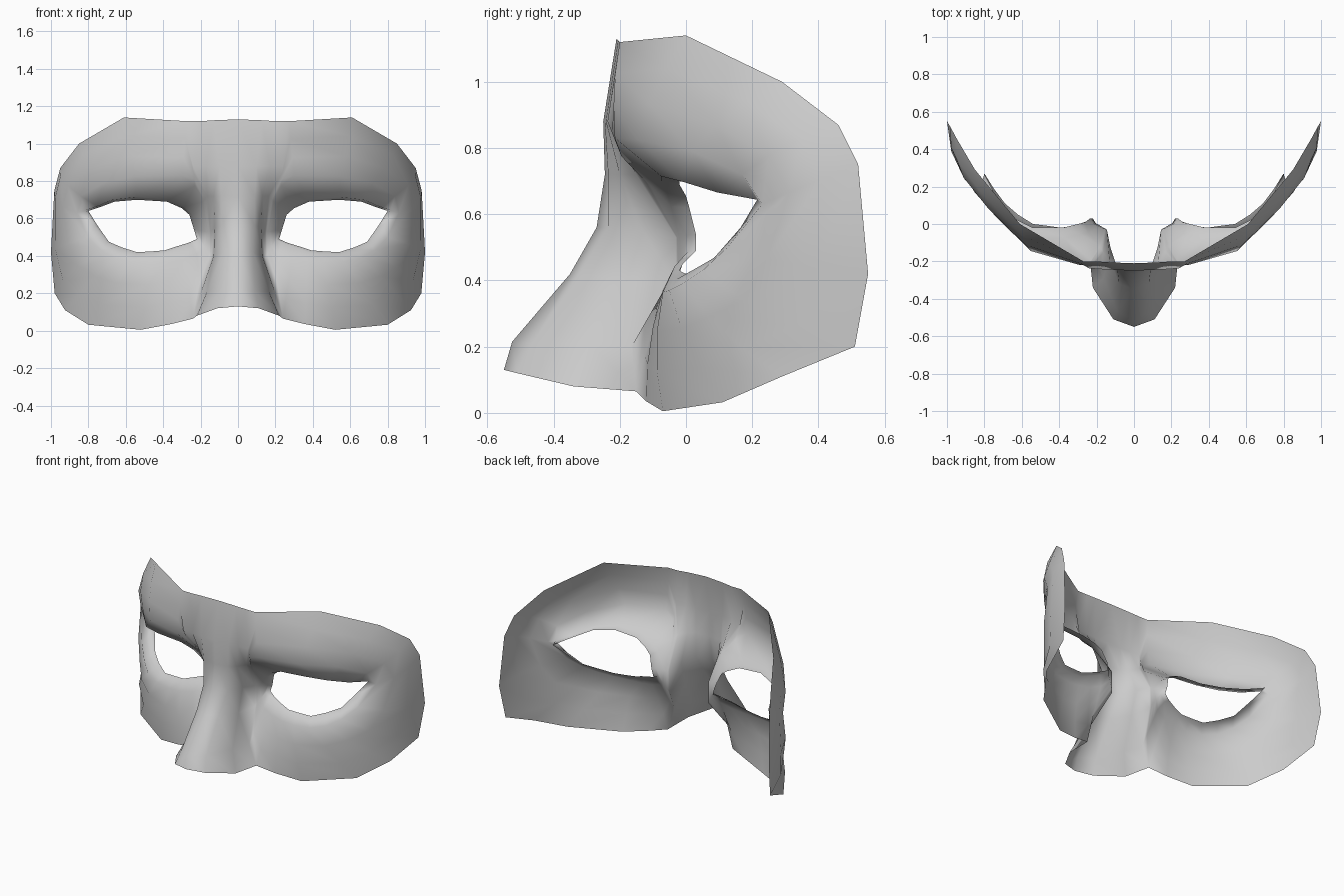
import bpy, bmesh
from mathutils import Vector as V

# Centre strip, top to bottom: centre line, ridge, flank, crease
strip = [
    [(0, -.21, 1.13), (.13, -.205, 1.125), (.2, -.2, 1.12), (.27, -.2, 1.12)],
    [(0, -.25, .88), (.1, -.245, .88), (.17, -.242, .88), (.24, -.237, .88)],
    [(0, -.245, .72), (.09, -.235, .72), (.13, -.2, .72), (.165, -.15, .72)],
    [(0, -.27, .56), (.09, -.235, .56), (.125, -.13, .55), (.145, -.03, .53)],
    [(0, -.35, .42), (.08, -.32, .42), (.13, -.18, .4), (.145, -.03, .39)],
    [(0, -.525, .215), (.09, -.465, .21), (.165, -.29, .21), (.2, -.165, .2)],
    [(0, -.55, .13), (.11, -.51, .12), (.22, -.34, .08), (.24, -.15, .065)],
]

# Outer outline of one side, from forehead corner round to the cheek
outline = [(.61, 0, 1.14), (.85, .29, 1.0), (.95, .46, .87), (.982, .52, .75),
           (1, .55, .42), (.98, .51, .2), (.925, .29, .11), (.8, .11, .032),
           (.52, -.07, .005), (.36, -.12, .035)]

# Brow and socket ring, starting at the bottom of the crease
socket = [(.29, -.06, .385), (.22, -.045, .41), (.18, -.01, .45), (.17, -.02, .53),
          (.19, -.11, .69), (.23, -.195, .775), (.3, -.215, .83), (.55, -.145, .825),
          (.72, .02, .79), (.84, .17, .72), (.86, .23, .63), (.8, .125, .5),
          (.73, .05, .43), (.66, -.01, .39), (.57, -.05, .37), (.46, -.07, .365),
          (.37, -.07, .37)]

# Eye opening (back edge of the turned-in lip)
eye = [(.33, -.01, .45), (.265, .01, .47), (.22, .03, .49), (.235, .03, .54),
       (.26, .01, .62), (.3, 0, .655), (.38, -.02, .69), (.54, -.02, .70),
       (.66, .04, .69), (.74, .15, .66), (.8, .27, .64), (.75, .19, .56),
       (.69, .11, .475), (.62, .05, .445), (.54, 0, .42), (.46, -.01, .424),
       (.39, -.02, .43)]

# Outward swell between socket and outline along each spoke
swell = [.005, 0, 0, 0, 0, 0, .01, .02, .035, .045, .045, .055, .055, .03, .02, .02, .015]

outer = [V(r[3]) for r in reversed(strip)] + [V(p) for p in outline]
socket = [V(p) for p in socket]
eye = [V(p) for p in eye]
n = len(outer)

# Front edge of the lip, deepest under the brow
lip = []
for p in eye:
    d = p - V((.51, 0, .565))
    d.y = 0
    lip.append(p + d.normalized() * .015 - V((0, .055 if p.z > .58 else .025, 0)))


def blend(t):
    """Ring between outline and socket, pushed out along the surface normal."""
    ring = []
    for i in range(n):
        tangent = socket[(i + 1) % n] - socket[i - 1]
        normal = tangent.cross(outer[i] - socket[i]).normalized()
        if normal.y > 0:
            normal = -normal
        ring.append(outer[i].lerp(socket[i], t) + normal * swell[i] * 4 * t * (1 - t))
    return ring


bm = bmesh.new()


def skin(rows, closed):
    """Quads between successive rows of points."""
    rows = [[bm.verts.new(p) for p in r] for r in rows]
    for a, b in zip(rows, rows[1:]):
        m = len(a)
        for i in range(m if closed else m - 1):
            j = (i + 1) % m
            bm.faces.new((a[i], a[j], b[j], b[i]))


skin(strip, False)
skin([outer, blend(.33), blend(.67), socket, lip, eye], True)
bmesh.ops.remove_doubles(bm, verts=bm.verts[:], dist=.0005)
bmesh.ops.recalc_face_normals(bm, faces=bm.faces[:])
if sum(f.normal.y * f.calc_area() for f in bm.faces) > 0:
    bmesh.ops.reverse_faces(bm, faces=bm.faces[:])
for f in bm.faces:
    f.smooth = True

# Half-face mask mirrored across the centre line
mesh = bpy.data.meshes.new("mask")
bm.to_mesh(mesh)
bm.free()
mask = bpy.data.objects.new("mask", mesh)
bpy.context.collection.objects.link(mask)
mirror = mask.modifiers.new("mirror", 'MIRROR')
mirror.use_clip = True
mirror.merge_threshold = .001
